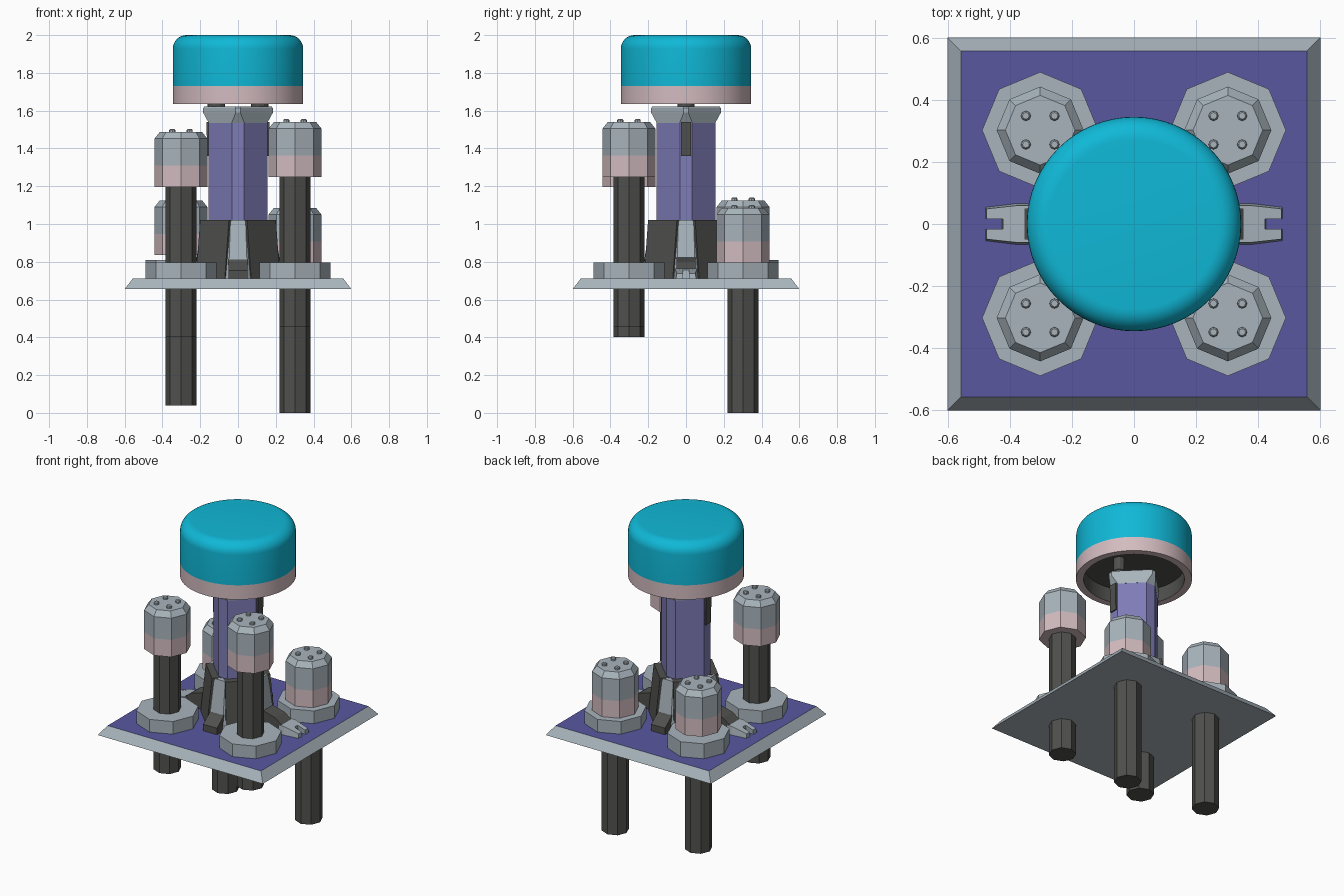
import bpy
import bmesh
from math import cos, sin, pi
from mathutils import Matrix

cube = bpy.data.objects.get("Cube")
if cube:
    bpy.data.objects.remove(cube, do_unlink=True)


def material(name, rgb):
    m = bpy.data.materials.new(name)
    m.use_nodes = True
    colour = (*rgb, 1)
    m.diffuse_color = colour
    m.node_tree.nodes["Principled BSDF"].inputs["Base Color"].default_value = colour
    return m


GREY = material("light_grey", (0.39, 0.455, 0.50))
DARK = material("dark_grey", (0.08, 0.08, 0.077))
PINK = material("pale_pink", (0.65, 0.50, 0.525))
TEAL = material("teal", (0.005, 0.48, 0.68))
INDIGO = material("plate_indigo", (0.10, 0.095, 0.35))
VIOLET = material("column_violet", (0.21, 0.20, 0.47))


def ngon(r, n=8):
    return [(r * cos(2 * pi * i / n), r * sin(2 * pi * i / n)) for i in range(n)]


def square(h):
    return [(h, h), (-h, h), (-h, -h), (h, -h)]


def diamond(r, c):
    """Square turned on its corner, each corner cut to half width c."""
    return [(r, -c), (r, c), (c, r), (-c, r), (-r, c), (-r, -c), (-c, -r), (c, -r)]


def loft(name, sections, mats, bands=None, cap_mats=(0, 0), at=(0, 0, 0), closed=False):
    """Skin outlines (points, z); bands gives the material of each strip."""
    bm = bmesh.new()
    rings = [[bm.verts.new((x, y, z)) for x, y in pts] for pts, z in sections]
    pairs = list(zip(rings, rings[1:]))
    if closed:
        pairs.append((rings[-1], rings[0]))
    for k, (a, b) in enumerate(pairs):
        for i in range(len(a)):
            j = (i + 1) % len(a)
            f = bm.faces.new((a[i], a[j], b[j], b[i]))
            f.material_index = bands[k] if bands else 0
    if not closed:
        bm.faces.new(rings[0][::-1]).material_index = cap_mats[0]
        bm.faces.new(rings[-1]).material_index = cap_mats[1]
    bmesh.ops.recalc_face_normals(bm, faces=bm.faces)
    return finish(name, bm, mats, at)


def finish(name, bm, mats, at=(0, 0, 0)):
    me = bpy.data.meshes.new(name)
    bm.to_mesh(me)
    bm.free()
    for m in mats:
        me.materials.append(m)
    ob = bpy.data.objects.new(name, me)
    ob.location = at
    bpy.context.collection.objects.link(ob)
    return ob


def extrude(name, profile, half, mat, angle=0):
    """Profile in (radius, z), thickened sideways and turned about z."""
    bm = bmesh.new()
    sides = [[bm.verts.new((r, s * half, z)) for r, z in profile] for s in (-1, 1)]
    for ring in sides:
        bm.faces.new(ring)
    for i in range(len(profile)):
        j = (i + 1) % len(profile)
        bm.faces.new((sides[0][i], sides[0][j], sides[1][j], sides[1][i]))
    bmesh.ops.recalc_face_normals(bm, faces=bm.faces)
    bm.transform(Matrix.Rotation(angle, 4, 'Z'))
    return finish(name, bm, [mat])


# Base plate with sloping rim
loft("base_plate", [(square(0.6), 0.655), (square(0.557), 0.712)],
     [GREY, INDIGO], cap_mats=(0, 1))

# Four pistons: x sign, y sign, head underside, collar top
PISTONS = [("front_left", 1, -1, 1.25, 0.795), ("front_right", -1, -1, 1.197, 0.795),
           ("back_left", 1, 1, 0.795, 0.795), ("back_right", -1, 1, 0.835, 0.81)]
for side, sx, sy, z, collar in PISTONS:
    at = (sx * 0.302, sy * 0.302, 0)
    loft(side + "_collar", [(ngon(0.187), 0.71), (ngon(0.187), collar)], [GREY], at=at)
    loft(side + "_shaft", [(ngon(0.082), z - 0.795), (ngon(0.082), z + 0.01)], [DARK], at=at)
    loft(side + "_head", [(ngon(0.14), z), (ngon(0.14), z + 0.112),
                          (ngon(0.14), z + 0.255), (ngon(0.112), z + 0.29)],
         [PINK, GREY], [0, 1, 1], (0, 1), at)
    for i, (dx, dy) in enumerate(square(0.046)):
        loft(f"{side}_stud_{i + 1}",
             [(ngon(0.016), z + 0.28), (ngon(0.016), z + 0.3), (ngon(0.011), z + 0.306)],
             [GREY], at=(at[0] + dx, at[1] + dy, 0))

# Central column, footing and collar
loft("column", [(diamond(0.155, 0.033), 0.9), (diamond(0.155, 0.033), 1.56)], [VIOLET])
loft("column_footing", [(diamond(0.235, 0.05), 0.71), (diamond(0.19, 0.04), 1.02)], [GREY])
loft("column_collar", [(diamond(0.155, 0.034), 1.535), (diamond(0.185, 0.012), 1.59),
                       (diamond(0.185, 0.012), 1.613), (diamond(0.178, 0.012), 1.622)], [GREY])

# Dark buttress slabs on the four diagonal faces
for k in range(4):
    extrude(f"buttress_{k + 1}", [(0.15, 0.71), (0.207, 0.71), (0.176, 1.022), (0.12, 1.022)],
            0.108, DARK, pi / 4 + k * pi / 2)

# Sloped feet on the four corners
for k, name in enumerate(("left", "back", "right", "front")):
    reach = 0.365 if k % 2 == 0 else 0.29
    extrude(name + "_foot", [(0.15, 0.71), (reach, 0.71), (reach, 0.755),
                             (reach - 0.06, 0.80), (0.21, 0.825), (0.15, 0.825)],
            0.05, DARK, k * pi / 2)

# Forked toes on the left and right feet
for name, s in (("left", 1), ("right", -1)):
    outline = [(0.34, -0.066), (0.38, -0.066), (0.478, -0.054), (0.478, -0.018), (0.425, -0.018)]
    outline += [(x, -y) for x, y in outline[::-1]]
    top = [(x - 0.004, y * 0.9) for x, y in outline]
    toe = loft(name + "_toe", [([(s * x, s * y) for x, y in outline], 0.71),
                               ([(s * x, s * y) for x, y in top], 0.765)], [GREY])
    for v in toe.data.vertices:
        if v.co.z > 0.75 and abs(v.co.x) > 0.4:
            v.co.z -= 0.35 * (abs(v.co.x) - 0.4)
    # Vertical bar on the column side, and the post that carries the cap
    extrude(name + "_bar", [(0.14, 1.36), (0.163, 1.36), (0.167, 1.54), (0.14, 1.54)],
            0.026, DARK, 0 if s > 0 else pi)
    loft(name + "_post", [(ngon(0.046, 12), 1.61), (ngon(0.046, 12), 1.635),
                          (ngon(0.035, 12), 1.645), (ngon(0.035, 12), 1.75)],
         [DARK], at=(s * 0.115, 0, 0))

# Round cap: teal dome, pink rim, dark hollow underside
N = 64
R = 0.345
BEND = 0.072
dome = [(ngon(R, N), 1.73)]
dome += [(ngon(R - BEND + BEND * cos(a * pi / 16), N), 2 - BEND + BEND * sin(a * pi / 16))
         for a in range(9)]
cap = loft("cap_dome", dome, [TEAL, DARK], cap_mats=(1, 0))
rim = loft("cap_rim", [(ngon(0.30, N), 1.636), (ngon(R, N), 1.636),
                       (ngon(R, N), 1.73), (ngon(0.30, N), 1.73)],
           [PINK, DARK], [0, 0, 0, 1], closed=True)
for ob in (cap, rim):
    bpy.ops.object.select_all(action='DESELECT')
    ob.select_set(True)
    bpy.context.view_layer.objects.active = ob
    bpy.ops.object.shade_smooth_by_angle()
